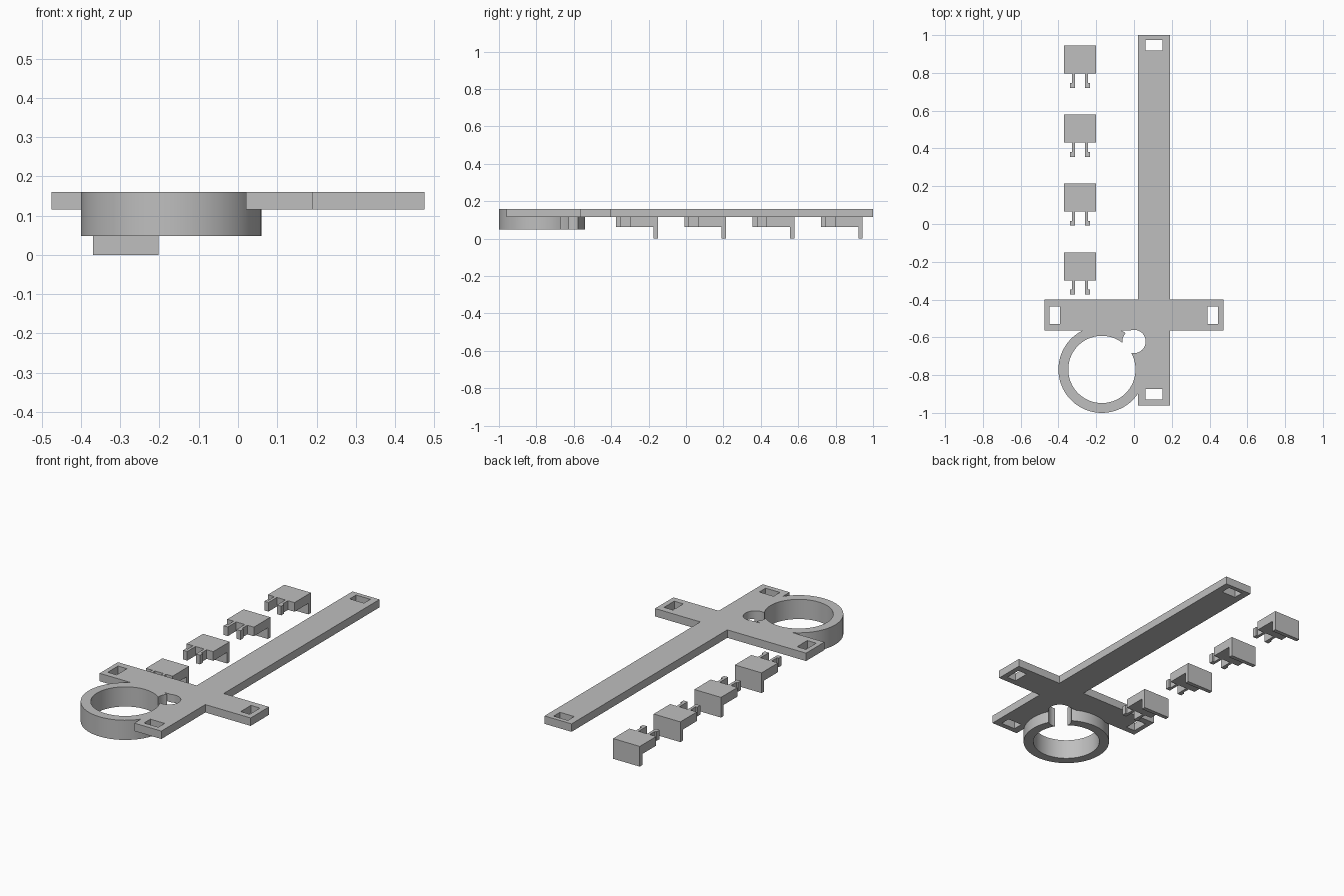
import bpy
import bmesh
from math import radians

cube = bpy.data.objects.get("Cube")
if cube:
    bpy.data.objects.remove(cube, do_unlink=True)

grey = bpy.data.materials.new("plain_grey")
grey.use_nodes = True
grey.diffuse_color = (0.52, 0.52, 0.52, 1)
grey.node_tree.nodes["Principled BSDF"].inputs["Base Color"].default_value = (0.52, 0.52, 0.52, 1)


def add_prism(bm, outline, z0, z1):
    """Extrude a counter-clockwise outline from z0 up to z1."""
    low = [bm.verts.new((x, y, z0)) for x, y in outline]
    high = [bm.verts.new((x, y, z1)) for x, y in outline]
    bm.faces.new(low[::-1])
    bm.faces.new(high)
    for i in range(len(low)):
        j = (i + 1) % len(low)
        bm.faces.new((low[i], low[j], high[j], high[i]))


def make_object(name, bm):
    mesh = bpy.data.meshes.new(name)
    bm.to_mesh(mesh)
    bm.free()
    mesh.materials.append(grey)
    obj = bpy.data.objects.new(name, mesh)
    bpy.context.collection.objects.link(obj)
    return obj


def prism(name, outline, z0, z1):
    bm = bmesh.new()
    add_prism(bm, outline, z0, z1)
    return make_object(name, bm)


def rect(x0, x1, y0, y1):
    return [(x0, y0), (x1, y0), (x1, y1), (x0, y1)]


def cylinder(name, x, y, radius, z0, z1, sides=96):
    bpy.ops.mesh.primitive_cylinder_add(vertices=sides, radius=radius, depth=z1 - z0,
                                        location=(x, y, (z0 + z1) / 2))
    obj = bpy.context.object
    obj.name = name
    obj.data.materials.append(grey)
    return obj


def combine(target, tool, operation):
    """Apply a boolean and discard the tool object."""
    mod = target.modifiers.new("combine", "BOOLEAN")
    mod.operation, mod.object, mod.solver = operation, tool, "EXACT"
    bpy.context.view_layer.update()
    result = bpy.data.meshes.new_from_object(
        target.evaluated_get(bpy.context.evaluated_depsgraph_get()))
    target.modifiers.clear()
    target.data = result
    bpy.data.objects.remove(tool, do_unlink=True)


# Cross-shaped flat plate
BOTTOM, TOP = 0.115, 0.16
left, right, front, back = 0.02, 0.19, -0.565, -0.40
frame = prism("cross_frame", [
    (left, -0.96), (right, -0.96), (right, front), (0.475, front), (0.475, back),
    (right, back), (right, 1), (left, 1), (left, back), (-0.475, back),
    (-0.475, front), (left, front)], BOTTOM, TOP)

# Ring holder, its bore and the side notch
RING = (-0.17, -0.77)
combine(frame, cylinder("ring", *RING, 0.23, 0.048, TOP), "UNION")
combine(frame, cylinder("bore", *RING, 0.178, -0.1, 0.3), "DIFFERENCE")
combine(frame, cylinder("notch", 0, -0.622, 0.062, -0.1, 0.3, 48), "DIFFERENCE")

# Rectangular slots at the four arm ends
for slot in (rect(0.06, 0.15, 0.918, 0.975), rect(0.06, 0.15, -0.93, -0.873),
             rect(-0.448, -0.392, -0.53, -0.438), rect(0.388, 0.445, -0.53, -0.438)):
    combine(frame, prism("slot", slot, -0.1, 0.3), "DIFFERENCE")

bpy.ops.object.select_all(action="DESELECT")
frame.select_set(True)
bpy.context.view_layer.objects.active = frame
bpy.ops.object.shade_smooth_by_angle(angle=radians(30))

# Row of loose clips, each a block with two hooked prongs and a rear lip
half = [(0.027, 0.075), (0.027, 0), (0.053, 0), (0.053, 0.026), (0.043, 0.026),
        (0.043, 0.075), (0.084, 0.075), (0.084, 0.223)]
outline = half + [(-x, y) for x, y in reversed(half)]
for i in range(4):
    bm = bmesh.new()
    add_prism(bm, outline, 0.063, 0.115)
    add_prism(bm, rect(-0.084, 0.084, 0.2, 0.223), 0, 0.063)
    clip = make_object(f"clip_{i + 1}", bm)
    clip.location = (-0.286, 0.721 - 0.365 * i, 0)
